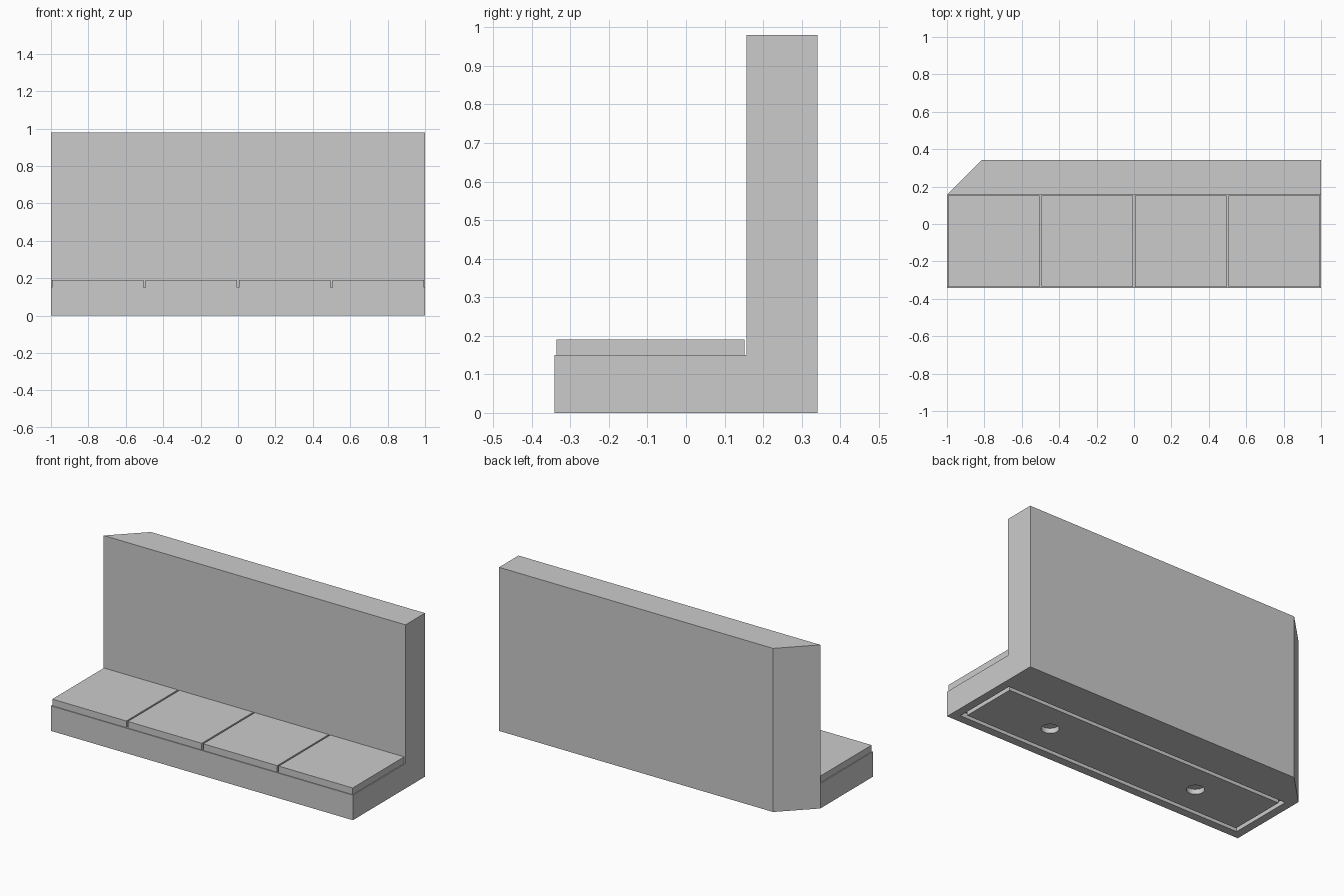
import bpy, bmesh
from mathutils import Matrix, Vector

if "Cube" in bpy.data.objects:
    bpy.data.objects.remove(bpy.data.objects["Cube"])

grey = bpy.data.materials.new("plain grey")
grey.use_nodes = True
colour = (0.6, 0.6, 0.6, 1)
grey.diffuse_color = colour
grey.node_tree.nodes["Principled BSDF"].inputs["Base Color"].default_value = colour

DEPTH, HEIGHT = 0.341, 0.98     # half depth and full height
WALL_Y, BASE_Z = 0.157, 0.15    # wall front and base top
MID_Y = (WALL_Y - DEPTH) / 2    # centre line of the base
GAP = 0.005                     # tile inset from its cell


def finish(bm, name):
    bmesh.ops.recalc_face_normals(bm, faces=bm.faces)
    mesh = bpy.data.meshes.new(name)
    bm.to_mesh(mesh)
    bm.free()
    mesh.materials.append(grey)
    obj = bpy.data.objects.new(name, mesh)
    bpy.context.collection.objects.link(obj)
    return obj


def box(name, low, high):
    low, high = Vector(low), Vector(high)
    bm = bmesh.new()
    matrix = Matrix.Translation((low + high) / 2) @ Matrix.Diagonal((*(high - low), 1))
    bmesh.ops.create_cube(bm, size=1, matrix=matrix)
    return finish(bm, name)


def prism(name, outline, vector):
    """Closed solid made by sweeping a flat outline along a vector."""
    bm = bmesh.new()
    start = [bm.verts.new(p) for p in outline]
    end = [bm.verts.new(Vector(p) + Vector(vector)) for p in outline]
    bm.faces.new(start)
    bm.faces.new(end[::-1])
    for i in range(len(start)):
        bm.faces.new((start[i - 1], start[i], end[i], end[i - 1]))
    return finish(bm, name)


def carve(target, cutter):
    cutter.hide_render = True
    mod = target.modifiers.new("carve", "BOOLEAN")
    mod.operation, mod.solver, mod.object = "DIFFERENCE", "EXACT", cutter
    bpy.context.view_layer.objects.active = target
    bpy.ops.object.modifier_apply(modifier=mod.name)
    bpy.data.objects.remove(cutter)


# L-shaped body
profile = [(-DEPTH, 0), (DEPTH, 0), (DEPTH, HEIGHT),
           (WALL_Y, HEIGHT), (WALL_Y, BASE_Z), (-DEPTH, BASE_Z)]
body = prism("base_and_wall", [(-1, y, z) for y, z in profile], (2, 0, 0))

# Slanted back corner of the wall, full height
slant = DEPTH - WALL_Y
reach = 0.1
corner = [(-1 - reach, WALL_Y - reach), (-1 + slant + reach, DEPTH + reach),
          (-1 - reach, DEPTH + reach)]
carve(body, prism("corner_cutter", [(x, y, -reach) for x, y in corner],
                  (0, 0, HEIGHT + 2 * reach)))

# Rectangular groove under the base
half_y = DEPTH + MID_Y - 0.05
groove = box("groove_cutter", (-0.95, MID_Y - half_y, -0.02), (0.95, MID_Y + half_y, 0.03))
inner_x, inner_y = 0.925, half_y - 0.025
carve(groove, box("groove_core", (-inner_x, MID_Y - inner_y, -0.1),
                  (inner_x, MID_Y + inner_y, 0.1)))
carve(body, groove)

# Two round sockets under the base
for x in (-0.5, 0.5):
    bm = bmesh.new()
    bmesh.ops.create_cone(bm, cap_ends=True, segments=32, radius1=0.048, radius2=0.048,
                          depth=0.06, matrix=Matrix.Translation((x, MID_Y, 0)))
    carve(body, finish(bm, "socket_cutter"))

# Row of floor tiles on the base
for i in range(4):
    left = -1 + i / 2
    box(f"floor_tile_{i + 1}", (left + GAP, -DEPTH + GAP, BASE_Z),
        (left + 0.5 - GAP, WALL_Y - GAP, 0.19))
